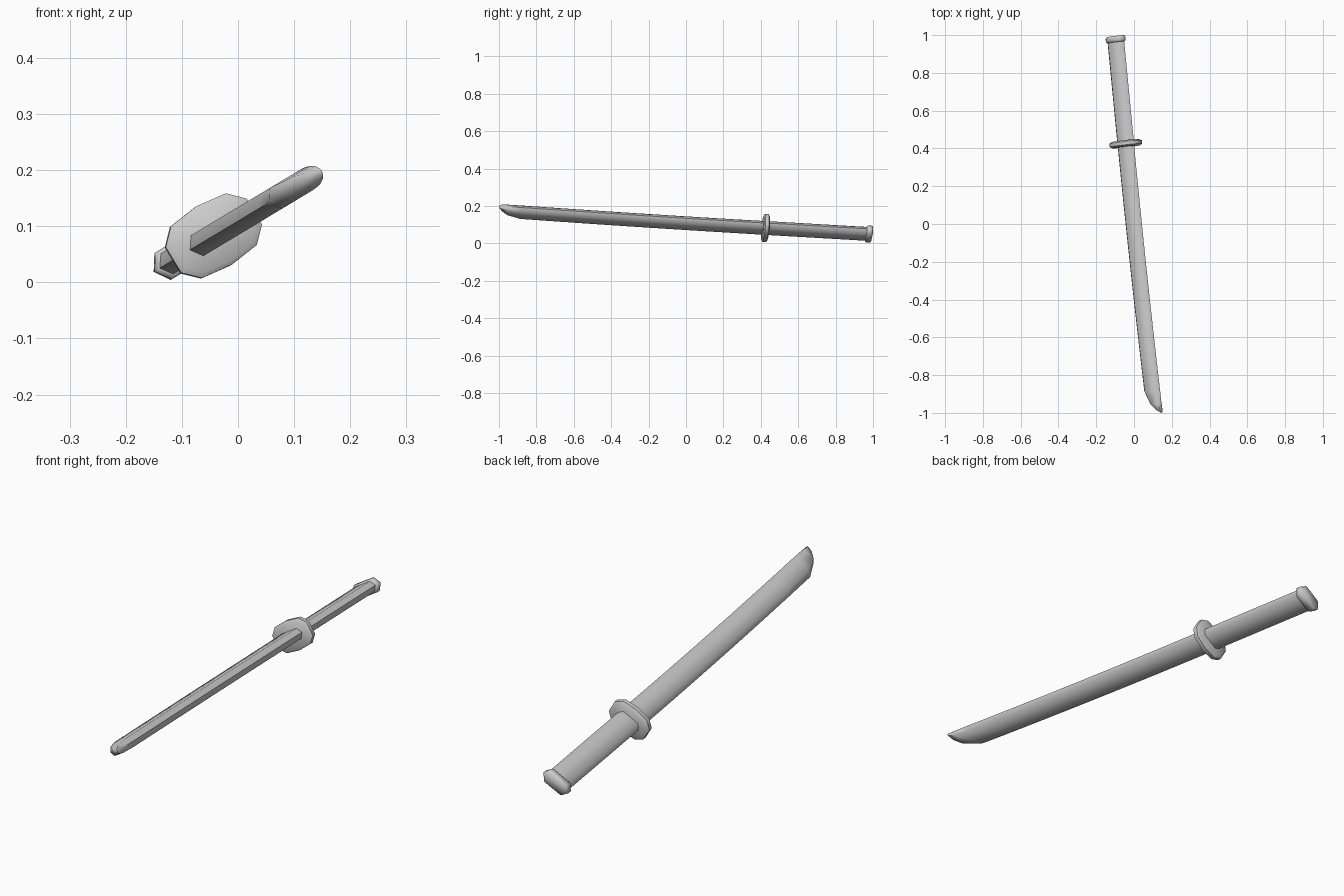
import bpy, bmesh, math
from mathutils import Vector

if "Cube" in bpy.data.objects:
    bpy.data.objects.remove(bpy.data.objects["Cube"])

# The sword lies in a plane rolled about y: u runs across the blade, n through it
ROLL = math.radians(31)
W = Vector((math.cos(ROLL), 0, math.sin(ROLL)))
N = Vector((-math.sin(ROLL), 0, math.cos(ROLL)))
SLOPE, CURVE, GUARD_Y, N0 = 0.1126, 0.0096, 0.425, 0.0935

HEX = [(-1, 0), (-0.7, -1), (0.7, -1), (1, 0), (0.7, 1), (-0.7, 1)]
DECAGON = [(-1, -.44), (-.68, -.88), (0, -1), (.68, -.88), (1, -.44),
           (1, .44), (.68, .88), (0, 1), (-.68, .88), (-1, .44)]


def centre(y):
    d = GUARD_Y - y
    return 0.005 + SLOPE * d + (CURVE * d * d if d > 0 else 0)


def ring(profile, y, half_w, half_t, tilt=0.0, shift=0.0):
    c = centre(y) + shift
    return [W * (c + a * half_w) + N * (N0 + b * half_t)
            + Vector((0, y + a * half_w * tilt, 0)) for a, b in profile]


def loft(name, rings, angle=62):
    bm = bmesh.new()
    loops = [[bm.verts.new(p) for p in r] for r in rings]
    for r0, r1 in zip(loops, loops[1:]):
        for i in range(len(r0)):
            j = (i + 1) % len(r0)
            bm.faces.new((r0[i], r0[j], r1[j], r1[i]))
    bm.faces.new(loops[0])
    bm.faces.new(loops[-1])
    bmesh.ops.recalc_face_normals(bm, faces=bm.faces)
    me = bpy.data.meshes.new(name)
    bm.to_mesh(me)
    bm.free()
    ob = bpy.data.objects.new(name, me)
    bpy.context.collection.objects.link(ob)
    bpy.ops.object.select_all(action='DESELECT')
    ob.select_set(True)
    bpy.context.view_layer.objects.active = ob
    bpy.ops.object.shade_smooth_by_angle(angle=math.radians(angle))
    return ob


# Curved blade, cut back towards the spine at the tip
body = [ring(HEX, 0.42 - 1.306 * i / 8, 0.051 - 0.002 * i / 8, 0.0215) for i in range(9)]
tip = [ring(HEX, -0.955, 0.034, 0.0185, shift=0.014),
       ring(HEX, -0.985, 0.017, 0.013, shift=0.030),
       ring(HEX, -0.998, 0.004, 0.005, shift=0.042)]
loft("blade", body + tip)

# Straight grip
loft("handle", [ring(HEX, y, 0.051, 0.0215, SLOPE) for y in (0.43, 0.975)])

# Guard plate with a rounded rim
loft("guard", [ring(DECAGON, GUARD_Y + dy, 0.084 * s, 0.061 * s, SLOPE)
               for dy, s in ((-.016, .86), (-.009, 1), (.009, 1), (.016, .86))], 50)

# End cap of the grip
loft("pommel", [ring(HEX, y, 0.061 * s, 0.028 * s, SLOPE)
                for y, s in ((.962, .86), (.968, 1), (.986, 1), (.994, .9))])
